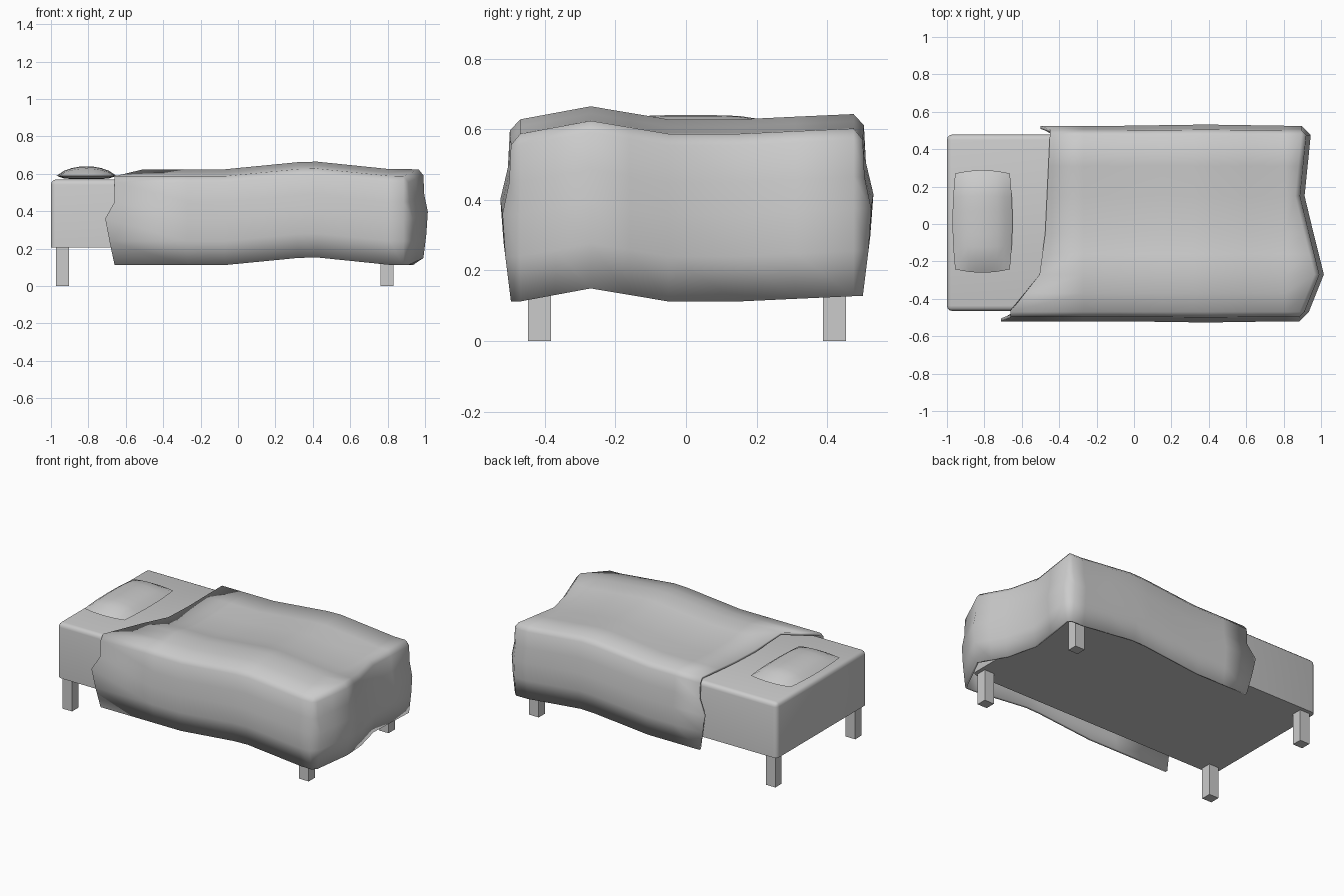
import bpy, bmesh
from mathutils import Vector

if "Cube" in bpy.data.objects:
    bpy.data.objects.remove(bpy.data.objects["Cube"])


def lerp(t, pts):
    """Piecewise-linear curve through (t, value) points."""
    if t <= pts[0][0]:
        return pts[0][1]
    for (a, va), (b, vb) in zip(pts, pts[1:]):
        if t <= b:
            return va + (vb - va) * (t - a) / (b - a)
    return pts[-1][1]


def finish(bm, name, angle=None):
    bmesh.ops.recalc_face_normals(bm, faces=bm.faces)
    me = bpy.data.meshes.new(name)
    bm.to_mesh(me)
    bm.free()
    ob = bpy.data.objects.new(name, me)
    bpy.context.collection.objects.link(ob)
    if angle:
        bpy.ops.object.select_all(action='DESELECT')
        ob.select_set(True)
        bpy.context.view_layer.objects.active = ob
        bpy.ops.object.shade_smooth_by_angle(angle=angle)
    return ob


def box(lo, hi):
    bm = bmesh.new()
    bmesh.ops.create_cube(bm, size=1)
    lo, hi = Vector(lo), Vector(hi)
    for v in bm.verts:
        v.co = (lo + hi) / 2 + v.co * (hi - lo)
    return bm


# Mattress: rounded everywhere except around the underside
bm = box((-1, -0.465, 0.207), (0.857, 0.478, 0.57))
edges = [e for e in bm.edges if max(v.co.z for v in e.verts) > 0.4]
bmesh.ops.bevel(bm, geom=edges, offset=0.028, segments=3, profile=0.5, affect='EDGES')
finish(bm, "mattress", 0.7)

# Four square legs
for xn, x in (("head", -0.938), ("foot", 0.797)):
    for yn, y in (("front", -0.415), ("back", 0.421)):
        finish(box((x - 0.035, y - 0.033, 0), (x + 0.035, y + 0.033, 0.21)),
               f"{xn}_{yn}_leg")

# Pillow: two bulged sheets sharing a seam
bm = bmesh.new()
bmesh.ops.create_grid(bm, x_segments=8, y_segments=8, size=1)
top = list(bm.verts)
dup = bmesh.ops.duplicate(bm, geom=bm.verts[:] + bm.edges[:] + bm.faces[:])
low = [g for g in dup["geom"] if isinstance(g, bmesh.types.BMVert)]
for verts, h in ((top, 0.051), (low, -0.017)):
    for v in verts:
        u, w = v.co.x, v.co.y
        puff = max(0, 1 - u * u) ** 0.75 * max(0, 1 - w ** 4) ** 0.75
        if h < 0:
            puff = max(0, (1 - u ** 6) * (1 - w ** 6))
        v.co = (-0.81 + u * (0.146 + 0.014 * (1 - w * w)),
                0.014 + w * (0.256 + 0.018 * (1 - u * u)), 0.589 + h * puff)
bmesh.ops.remove_doubles(bm, verts=bm.verts, dist=0.0005)
finish(bm, "pillow", 0.9)

# Blanket: wavy top sheet with a skirt on both sides and the foot end
HEAD = [(-0.47, -0.66), (-0.27, -0.505), (-0.05, -0.475), (0.475, -0.45)]
FOOT = [(-0.47, 0.885), (-0.27, 0.965), (-0.05, 0.91), (0.15, 0.862), (0.475, 0.895)]
FOLD_X = [(-0.07, 0), (0.32, 0.038), (0.42, 0.041), (0.82, 0)]
FOLD_Y = [(-0.47, 0), (-0.27, 0.037), (-0.05, 0), (0.15, 0), (0.47, 0.015)]
SKIRT = [(0.026, 0.555), (0.031, 0.45), (0.05, 0.36), (0.042, 0.24), (0.026, 0.112)]
HEAD_SHIFT = [0, 0, -0.05, -0.027, 0]
ROWS = [-0.47, -0.37, -0.27, -0.16, -0.05, 0.15, 0.31, 0.475]
COLS = [-0.27, -0.07, 0.15, 0.32, 0.42, 0.62, 0.81]

bm = bmesh.new()
grid = []
for y in ROWS:
    xs = [lerp(y, HEAD)] + COLS + [lerp(y, FOOT)]
    grid.append([bm.verts.new((x, y, 0.587 + lerp(x, FOLD_X) + lerp(y, FOLD_Y)))
                 for x in xs])
for r0, r1 in zip(grid, grid[1:]):
    for i in range(len(r0) - 1):
        bm.faces.new((r0[i], r0[i + 1], r1[i + 1], r1[i]))

# Path round the sheet's edge; corners occur twice so the skirt is chamfered
path = [(v, (0, -1)) for v in grid[0]]
path += [(row[-1], (1, 0)) for row in grid]
path += [(v, (0, 1)) for v in reversed(grid[-1])]
columns = []
for k, (v, (dx, dy)) in enumerate(path):
    at_head = k in (0, len(path) - 1)
    col = [v]
    for (out, z), shift in zip(SKIRT, HEAD_SHIFT):
        sx = shift if at_head else 0
        wave = 1 + 3 * lerp(v.co.x, FOLD_X) if dy else 1
        col.append(bm.verts.new((v.co.x + dx * out + sx, v.co.y + dy * out * wave,
                                 z + v.co.z - 0.587)))
    columns.append(col)
for c0, c1 in zip(columns, columns[1:]):
    for j in range(len(SKIRT)):
        quad = (c0[j], c0[j + 1], c1[j + 1], c1[j])
        bm.faces.new(list(dict.fromkeys(quad)))
blanket = finish(bm, "blanket", 1.0)
# Make sure the outside faces up so the thickness goes inward
if sum(p.normal.z * p.area for p in blanket.data.polygons) < 0:
    blanket.data.flip_normals()
solid = blanket.modifiers.new("thickness", 'SOLIDIFY')
solid.thickness = 0.016
solid.offset = -1
